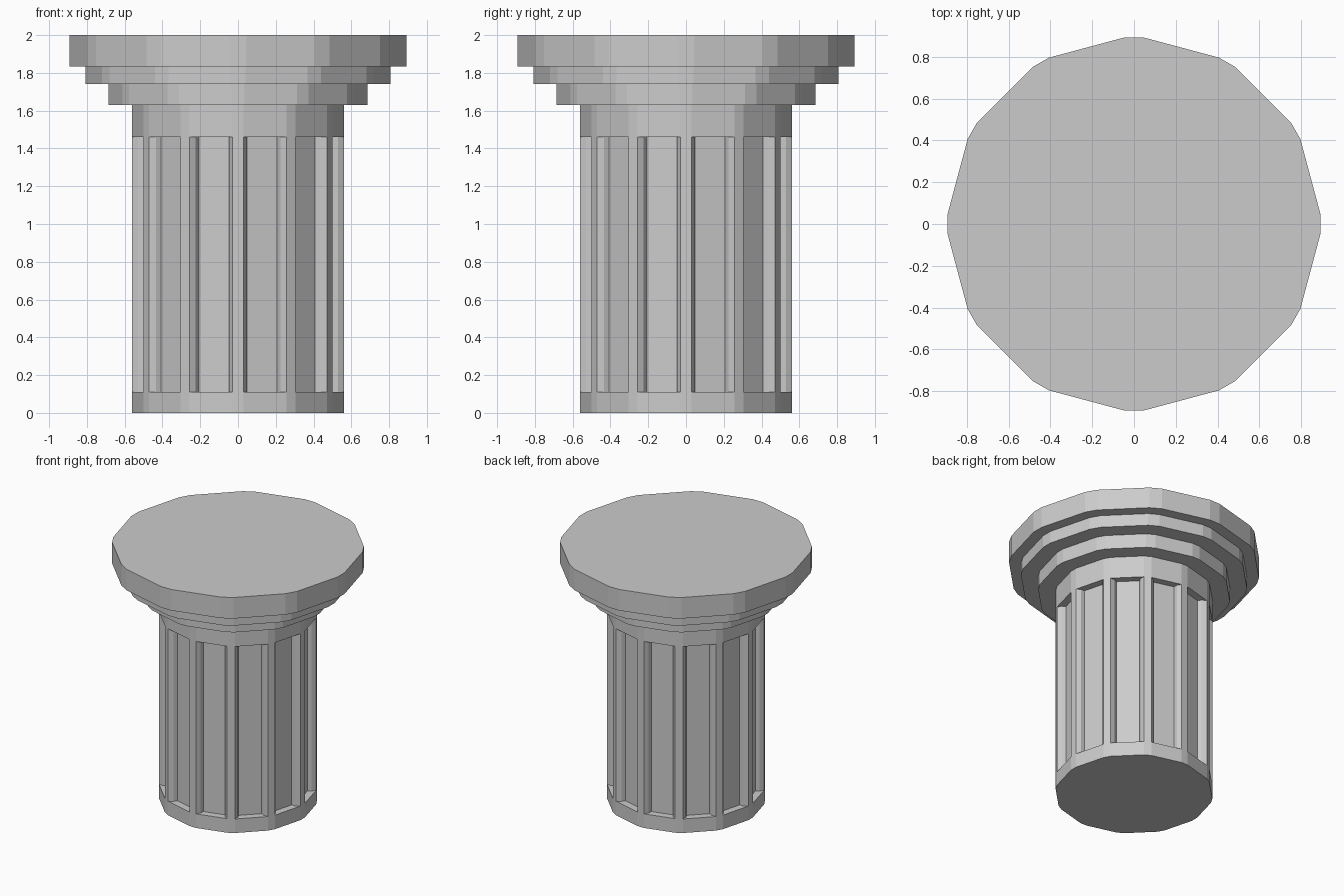
import bpy
import bmesh
from mathutils import Matrix, Vector
from math import radians

if "Cube" in bpy.data.objects:
    bpy.data.objects.remove(bpy.data.objects["Cube"])

SIDES = 12
STEP = radians(360 / SIDES)


def outline(r, grooves=()):
    """Twelve-sided ring with flat corners; grooves = (inset, depth) steps cut into each side."""
    pts = []
    h = r * 0.05
    for k in range(SIDES):
        rot = Matrix.Rotation(k * STEP, 2)
        a = Vector((r, h))
        b = Matrix.Rotation(STEP, 2) @ Vector((r, -h))
        t = (b - a).normalized()
        n = Vector((-t.y, t.x))          # points inward
        side = [a] + [a + t * c + n * d for c, d in grooves]
        side += [b - t * c + n * d for c, d in reversed(grooves)] + [b]
        pts += [rot @ p for p in side]
    return pts


def prism(name, pts, z0, z1):
    bm = bmesh.new()
    face = bm.faces.new([bm.verts.new((p.x, p.y, z0)) for p in pts])
    top = bmesh.ops.extrude_face_region(bm, geom=[face], use_keep_orig=True)
    bmesh.ops.translate(bm, vec=(0, 0, z1 - z0),
                        verts=[v for v in top["geom"] if isinstance(v, bmesh.types.BMVert)])
    bmesh.ops.recalc_face_normals(bm, faces=bm.faces)
    mesh = bpy.data.meshes.new(name)
    bm.to_mesh(mesh)
    bm.free()
    obj = bpy.data.objects.new(name, mesh)
    bpy.context.collection.objects.link(obj)
    return obj


R = 0.56
# Shaft: plain base, fluted middle, plain neck
prism("shaft_base", outline(R), 0.0, 0.11)
prism("fluted_shaft", outline(R, ((0.026, 0.026), (0.035, 0.055))), 0.11, 1.46)
prism("shaft_neck", outline(R), 1.46, 1.63)

# Stepped capital
for name, r, z0, z1 in (("capital_lower", 0.685, 1.63, 1.74),
                        ("capital_middle", 0.808, 1.74, 1.835),
                        ("capital_top", 0.893, 1.835, 2.0)):
    prism(name, outline(r), z0, z1)
